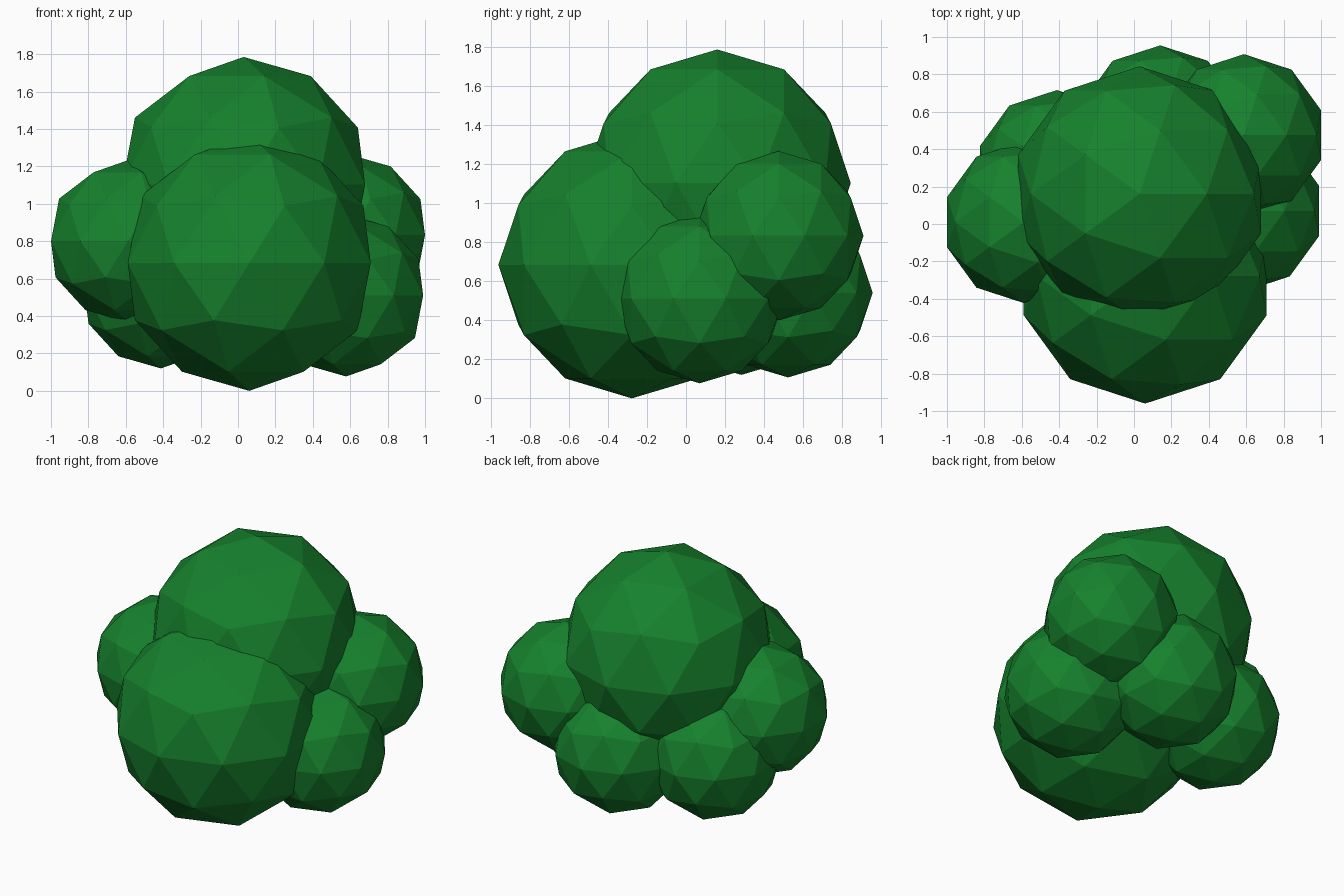
import bpy

if "Cube" in bpy.data.objects:
    bpy.data.objects.remove(bpy.data.objects["Cube"])

# Leaf green material
green = bpy.data.materials.new("leaf_green")
green.diffuse_color = (0.008, 0.22, 0.026, 1.0)
green.use_nodes = True
green.node_tree.nodes["Principled BSDF"].inputs["Base Color"].default_value = green.diffuse_color


def leaf_clump(name, radius, center):
    """Low-poly, flat-shaded ball of foliage."""
    bpy.ops.mesh.primitive_ico_sphere_add(subdivisions=2, radius=radius, location=center)
    clump = bpy.context.object
    clump.name = name
    clump.data.materials.append(green)


BIG, SMALL = 0.683, 0.433

# Two large clumps: the front body and the crown
leaf_clump("front_clump", BIG, (0.06, -0.277, BIG))
leaf_clump("top_clump", BIG, (0.03, 0.16, 1.102))

# Small clumps around the sides and back
for name, center in {
    "left_clump": (-0.588, 0.01, 0.80),
    "upper_right_clump": (0.588, 0.475, 0.832),
    "lower_right_clump": (0.578, 0.07, 0.51),
    "back_left_clump": (-0.412, 0.283, 0.553),
    "back_clump": (0.14, 0.522, 0.54),
}.items():
    leaf_clump(name, SMALL, center)
